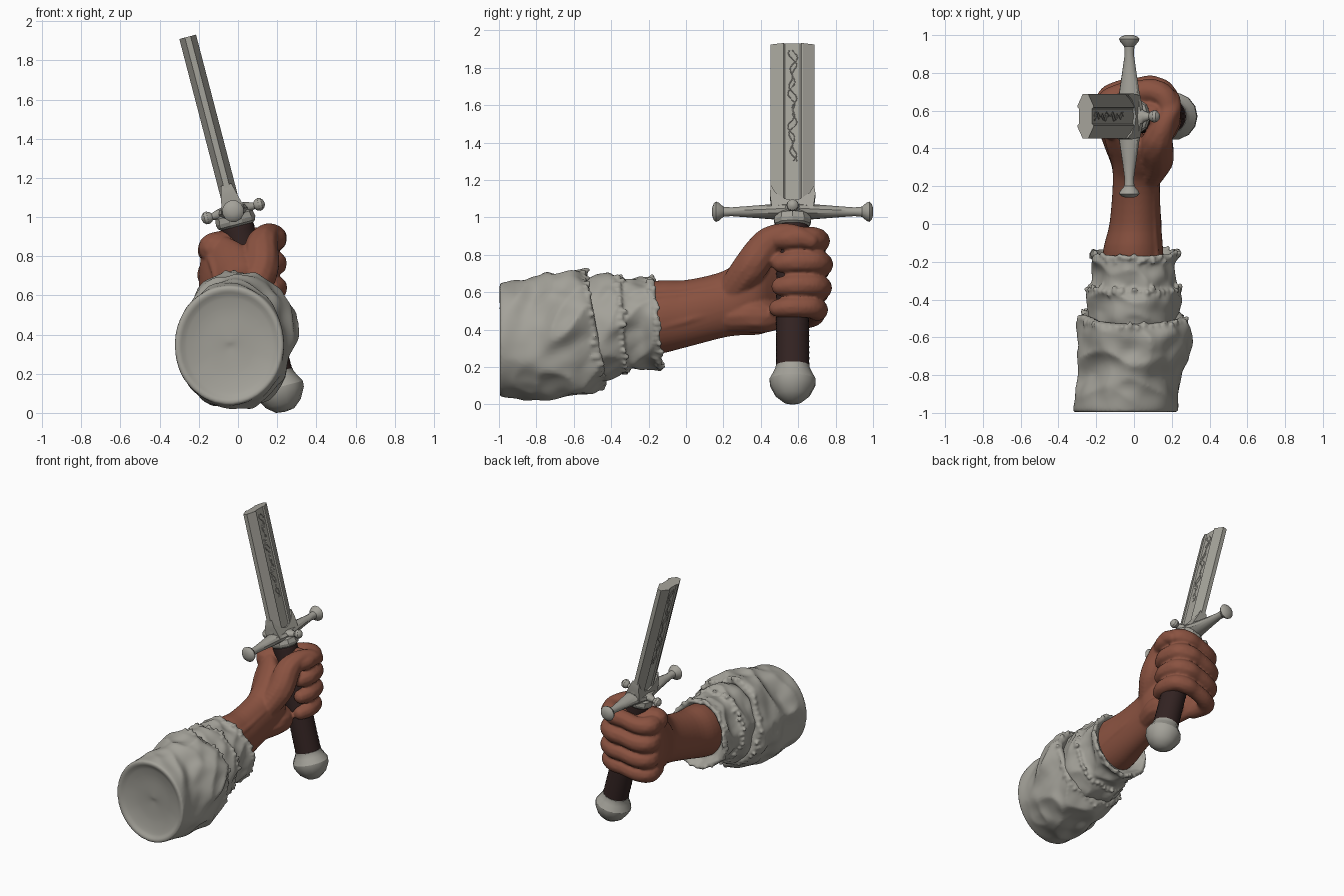
import bpy, bmesh, math, random
from mathutils import Matrix, Vector, noise

if "Cube" in bpy.data.objects:
    bpy.data.objects.remove(bpy.data.objects["Cube"])

random.seed(4)


def material(name, col):
    m = bpy.data.materials.new(name)
    m.diffuse_color = (*col, 1)
    m.use_nodes = True
    m.node_tree.nodes["Principled BSDF"].inputs["Base Color"].default_value = m.diffuse_color
    return m


GREY = material("grey cloth and steel", (0.37, 0.36, 0.32))
SKIN = material("brown skin", (0.255, 0.085, 0.052))
LEATHER = material("dark leather", (0.033, 0.017, 0.016))

# Sword frame: origin at the guard, local z up along the blade
SWORD = Matrix.Translation((-0.025, 0.57, 1.03)) @ Matrix.Rotation(math.radians(-14.6), 4, 'Y')


def finish(name, bm, mat, matrix=None, angle=35):
    bmesh.ops.recalc_face_normals(bm, faces=bm.faces)
    me = bpy.data.meshes.new(name)
    bm.to_mesh(me)
    bm.free()
    me.materials.append(mat)
    for p in me.polygons:
        p.use_smooth = True
    me.set_sharp_from_angle(angle=math.radians(angle))
    ob = bpy.data.objects.new(name, me)
    bpy.context.collection.objects.link(ob)
    if matrix:
        ob.matrix_world = matrix
    return ob


def fuse(ob, voxel, smooth):
    m = ob.modifiers.new("fuse", 'REMESH')
    m.mode = 'VOXEL'
    m.voxel_size = voxel
    m.use_smooth_shade = True
    m = ob.modifiers.new("soften", 'SMOOTH')
    m.factor = 0.5
    m.iterations = smooth


def skin_rings(bm, rings):
    rows = [[bm.verts.new(p) for p in r] for r in rings]
    n = len(rows[0])
    for a, b in zip(rows, rows[1:]):
        for i in range(n):
            j = (i + 1) % n
            bm.faces.new((a[i], a[j], b[j], b[i]))
    bm.faces.new(rows[0])
    bm.faces.new(rows[-1])


def dense(pts, k):
    """Smooth in-between values along a list of tuples."""
    out = []
    for i in range(len(pts) - 1):
        p0, p1, p2, p3 = pts[max(i - 1, 0)], pts[i], pts[i + 1], pts[min(i + 2, len(pts) - 1)]
        for s in range(k):
            t = s / k
            out.append(tuple(b + 0.5 * t * (c - a + t * (2*a - 5*b + 4*c - d + t * (3*(b - c) + d - a)))
                             for a, b, c, d in zip(p0, p1, p2, p3)))
    return out + [pts[-1]]


def loft(bm, sections, n=32, k=1, fold=None, slant=0):
    """Ellipses (y, cx, cz, rx, rz) joined along y; slant leans them more and more away from y = -1."""
    rings = []
    for y, cx, cz, rx, rz in dense(sections, k):
        ring = []
        for i in range(n):
            a = math.tau * i / n
            c, s = math.cos(a), math.sin(a)
            d = fold(c, s, y) * min(1, rx / 0.2) if fold else 0
            ring.append((cx + (rx + d) * c, y - slant * s * (y + 1), cz + (rz + d) * s))
        rings.append(ring)
    skin_rings(bm, rings)


def lathe(name, profile, n, mat, angle=35):
    bm = bmesh.new()
    skin_rings(bm, [[(r * math.cos(math.tau * i / n), r * math.sin(math.tau * i / n), z)
                     for i in range(n)] for r, z in profile])
    return finish(name, bm, mat, SWORD, angle)


def blob(bm, p, r, sub=2):
    bmesh.ops.create_icosphere(bm, subdivisions=sub, radius=r, matrix=Matrix.Translation(p))


def chain(bm, pts, k=7):
    """Row of overlapping balls (x, y, z, r), fused later."""
    for x, y, z, r in dense(pts, k):
        blob(bm, (x, y, z), r)


# Blade with a shallow fuller down each side
bm = bmesh.new()
half = [(0.015, -0.118), (0.044, -0.056), (0.044, -0.048), (0.036, -0.040),
        (0.036, 0.040), (0.044, 0.048), (0.044, 0.056), (0.015, 0.118)]
outline = half + [(-x, -y) for x, y in half]
skin_rings(bm, [[(x, y, z) for x, y in outline] for z in (0.0, 0.92)])
finish("blade", bm, GREY, SWORD, 15)

# Vine engraving in the fullers
for side in (-1, 1):
    cu = bpy.data.curves.new("blade_vine", 'CURVE')
    cu.dimensions = '3D'
    cu.bevel_depth = 0.003
    cu.bevel_resolution = 1
    for ph in (0, 1.9):
        sp = cu.splines.new('POLY')
        sp.points.add(60)
        for i, p in enumerate(sp.points):
            p.co = (side * 0.036, 0.026 * math.sin(i * 0.42 + ph) * math.cos(i * 0.17),
                    0.27 + i * 0.0102, 1)
    cu.materials.append(GREY)
    ob = bpy.data.objects.new("blade_vine", cu)
    bpy.context.collection.objects.link(ob)
    ob.matrix_world = SWORD

# Horned plate at the blade root, thinner towards the horns
bm = bmesh.new()
horn = [(-0.11, 0.0), (-0.122, 0.09), (-0.116, 0.14), (-0.09, 0.095), (-0.045, 0.062), (0, 0.05),
        (0.045, 0.062), (0.09, 0.095), (0.116, 0.14), (0.122, 0.09), (0.11, 0.0)]
skin_rings(bm, [[(x * (0.062 - 0.25 * z), y, z) for y, z in horn] for x in (-1, 1)])
finish("blade_root_plate", bm, GREY, SWORD)


# Cross guard: long arms along y, short arms along x
def arms(name, sect, matrix):
    bm = bmesh.new()
    both = [(-y, a, b) for y, a, b in reversed(sect)] + sect[1:]
    loft(bm, [(y, 0, 0, a, b) for y, a, b in both], 12)
    finish(name, bm, GREY, matrix, 32)


arms("guard_long_arms", [(0, .085, .042), (.06, .07, .042), (.13, .055, .038), (.24, .038, .03), (.33, .025, .024),
                         (.37, .028, .028), (.395, .05, .05), (.41, .056, .056), (.422, .045, .045), (.431, .02, .02)],
     SWORD)
arms("guard_short_arms", [(0, .12, .04), (.04, .08, .036), (.08, .03, .027), (.11, .017, .017), (.12, .027, .027),
                          (.135, .033, .033), (.15, .03, .03), (.162, .018, .018), (.166, .005, .005)],
     SWORD @ Matrix.Rotation(math.pi / 2, 4, 'Z'))

# Collar, wrapped grip, pommel
lathe("guard_collar", [(.07, .0), (.098, -.02), (.104, -.05), (.098, -.07), (.08, -.085)], 10, GREY, 25)
lathe("grip", [(0.085 + 0.002 * (i % 2) + 0.00006 * i, -0.08 - i * 0.0155) for i in range(51)], 24, LEATHER, 60)
lathe("pommel", [(.07, -.847), (.092, -.85), (.093, -.865), (.104, -.888), (.126, -.928), (.124, -.957),
                 (.093, -1.015), (.048, -1.052), (.005, -1.058)], 14, GREY, 32)

# Forearm and hand, fused into one skin
bm = bmesh.new()
loft(bm, [(-.35, 0, .43, .165, .19), (-.15, -.005, .465, .16, .197), (0, .007, .485, .137, .18),
          (.2, .012, .535, .125, .178), (.3, .015, .58, .132, .21), (.4, -.015, .62, .138, .245),
          (.5, -.08, .66, .108, .245), (.58, -.115, .68, .085, .23), (.64, -.12, .68, .05, .17)], 40, 4)
# thumb and heel of the palm
chain(bm, [(.06, .24, .60, .08), (.115, .34, .73, .095), (.12, .42, .84, .09), (.14, .48, .895, .07),
           (.17, .55, .912, .056), (.195, .61, .895, .057), (.2, .665, .872, .045)])
chain(bm, [(.05, .25, .47, .09), (.07, .34, .475, .095), (.07, .41, .47, .09), (.04, .46, .47, .08)])
# web between thumb and knuckles, closing the top of the fist
chain(bm, [(-.12, .53, .84, .085), (-.06, .56, .855, .08), (.02, .58, .865, .08), (.10, .58, .88, .07)])
# fingers curled around the grip: thick joints, thinner between
for z, r, dx, dy in ((.875, .064, 0, -.015), (.75, .066, 0, 0), (.625, .063, .005, -.003), (.508, .059, .01, -.02)):
    chain(bm, [(x + dx, y + dy, z + dz, r * f) for x, y, dz, f in (
        (-.12, .54, -.045, 1), (-.138, .645, -.042, 1.1), (-.07, .70, -.035, .98), (.03, .715, -.01, .98),
        (.10, .718, .0, 1.05), (.165, .68, .012, 1.02), (.188, .58, .012, .97), (.17, .51, .006, .82))], 5)
# tendons on the wrist and the back of the hand
chain(bm, [(.128, -.2, .40, .025), (.118, .0, .45, .03), (.105, .16, .50, .03), (.10, .28, .54, .03)], 12)
chain(bm, [(.11, -.2, .57, .03), (.095, .0, .585, .03), (.08, .2, .62, .04)], 12)
for z in (.82, .71, .6):
    chain(bm, [(-.09, .3, .5 + z * .15, .025), (-.125, .42, .2 + z * .68, .025), (-.15, .58, z, .04)], 10)
fuse(finish("hand_and_forearm", bm, SKIN), 0.009, 4)


# Sleeve: wrinkled outer tier with a dished end, and a frayed inner tier
def crease(c, s, y):
    fade = min(1, max(0, (y + 0.99) * 5))
    wave = noise.noise(Vector((c * 1.3 + y * 2, s * 1.3 - y * 3, y * 4.5)))
    fine = noise.noise(Vector((c * 3 + 5, s * 3, y * 9)))
    return fade * (0.018 - 0.075 * abs(wave) + 0.016 * fine)


def crease_inner(c, s, y):
    return 0.7 * crease(c, s, y * 1.3 - 0.2) + 0.002


# Frayed threads along a sleeve edge, following its wrinkles
def fray(bm, y, cx, cz, rx, rz, slant, n, fold):
    for i in range(n):
        a = math.tau * i / n
        c, s = math.cos(a), math.sin(a)
        d = fold(c, s, y) + random.uniform(-.004, .006)
        p = Vector((cx + (rx + d) * c, y - slant * s * (y + 1), cz + (rz + d) * s))
        out = random.uniform(-.005, .006)
        step = Vector((c * out, random.uniform(-.012, .012), s * out))
        for j in range(3):
            blob(bm, p + step * j, .017 - .001 * j, 1)


bm = bmesh.new()
loft(bm, [(-.955, -.04, .35, .01, .01), (-.96, -.04, .35, .14, .15), (-.977, -.042, .345, .22, .245),
          (-.995, -.044, .345, .255, .28), (-.995, -.044, .345, .27, .297), (-.975, -.044, .345, .279, .306),
          (-.88, -.032, .345, .275, .315), (-.76, -.015, .35, .272, .327), (-.65, .005, .37, .287, .33),
          (-.56, .0, .39, .298, .325), (-.5, .0, .4, .282, .3), (-.475, 0, .4, .25, .27),
          (-.51, 0, .4, .2, .23)], 112, 7, crease, .1)
fray(bm, -.495, 0, .4, .274, .292, .1, 46, crease)
fuse(finish("sleeve_outer", bm, GREY), 0.011, 1)

bm = bmesh.new()
loft(bm, [(-.6, 0, .4, .20, .24), (-.47, 0, .405, .238, .28), (-.38, 0, .415, .238, .27), (-.345, 0, .425, .234, .252),
          (-.32, 0, .43, .218, .238), (-.24, 0, .433, .215, .235), (-.16, 0, .433, .222, .238),
          (-.15, 0, .433, .205, .22), (-.2, 0, .44, .16, .19)], 96, 7, crease_inner, 0.025)
fray(bm, -.162, 0, .433, .214, .23, .025, 56, crease_inner)
fray(bm, -.345, 0, .425, .23, .248, .025, 44, crease_inner)
fuse(finish("sleeve_inner", bm, GREY), 0.009, 1)
